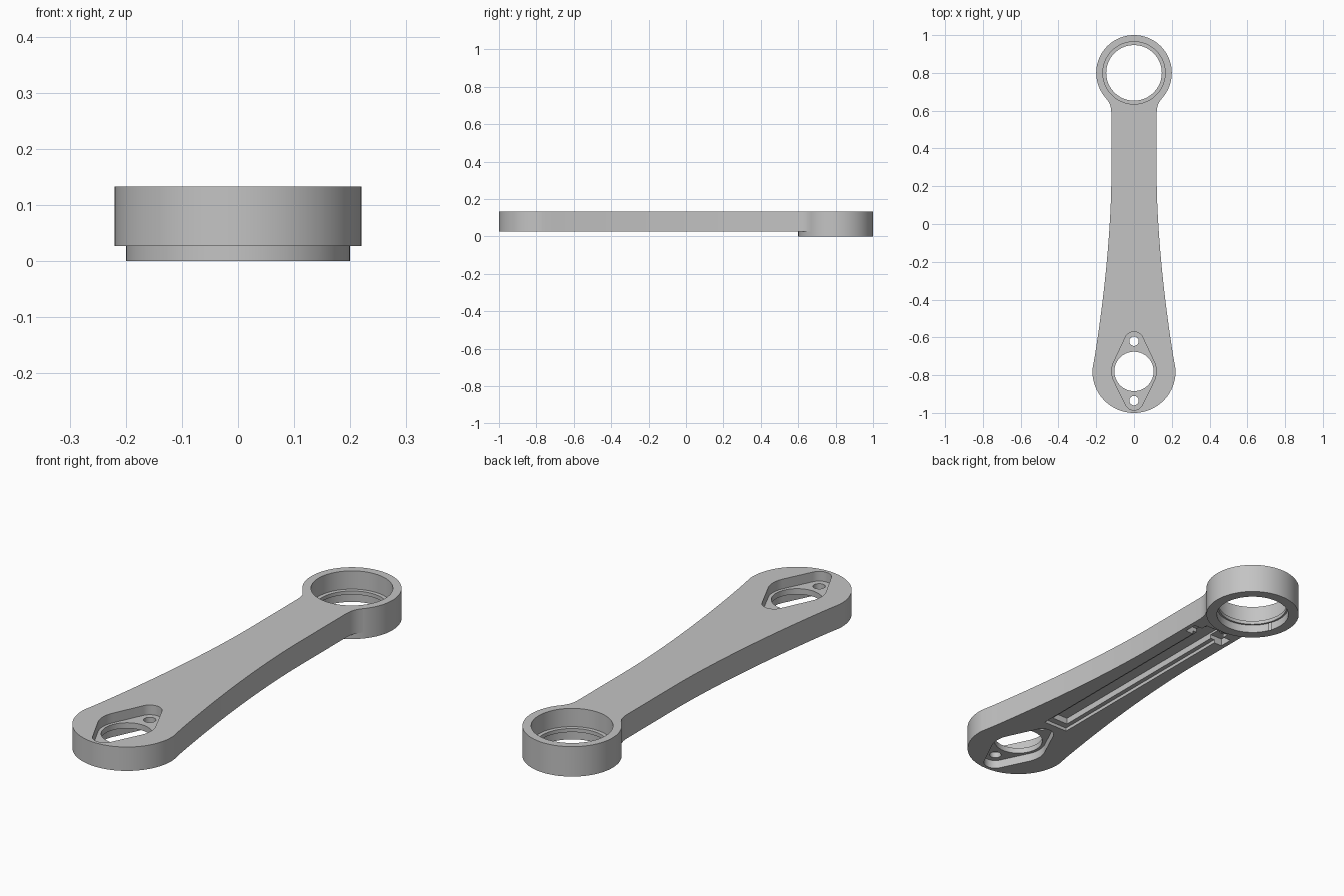
import bpy, bmesh
from math import sin, cos, pi, radians
from mathutils import Vector
from mathutils.geometry import convex_hull_2d

cube = bpy.data.objects.get("Cube")
if cube:
    bpy.data.objects.remove(cube, do_unlink=True)

RING_Y, EYE_Y = 0.8, -0.78
BOTTOM, TOP = 0.027, 0.133

metal = bpy.data.materials.new("plain_grey")
metal.use_nodes = True
grey = (0.55, 0.55, 0.55, 1)
metal.diffuse_color = grey
metal.node_tree.nodes["Principled BSDF"].inputs["Base Color"].default_value = grey


def circle(y, r, n=96):
    return [(r * cos(2 * pi * i / n), y + r * sin(2 * pi * i / n)) for i in range(n)]


def rect(half, y0, y1):
    return [(-half, y0), (half, y0), (half, y1), (-half, y1)]


def prism(name, outline, z0, z1):
    """Extrude a flat outline between two heights."""
    bm = bmesh.new()
    face = bm.faces.new([bm.verts.new((x, y, z0)) for x, y in outline])
    ext = bmesh.ops.extrude_face_region(bm, geom=[face])
    moved = [v for v in ext["geom"] if isinstance(v, bmesh.types.BMVert)]
    bmesh.ops.translate(bm, verts=moved, vec=(0, 0, z1 - z0))
    bmesh.ops.recalc_face_normals(bm, faces=bm.faces)
    mesh = bpy.data.meshes.new(name)
    bm.to_mesh(mesh)
    bm.free()
    mesh.materials.append(metal)
    ob = bpy.data.objects.new(name, mesh)
    bpy.context.collection.objects.link(ob)
    return ob


def combine(target, tool, operation):
    """Apply one boolean and discard the tool."""
    tool.hide_render = True
    mod = target.modifiers.new("shape", "BOOLEAN")
    mod.operation, mod.solver, mod.object = operation, "EXACT", tool
    bpy.context.view_layer.objects.active = target
    bpy.ops.object.modifier_apply(modifier=mod.name)
    bpy.data.objects.remove(tool, do_unlink=True)


# Arm outline: rounded wide end, curved taper, straight neck, flare into the ring
side = [(0.22 * cos(pi * a / 96), EYE_Y + 0.22 * sin(pi * a / 96)) for a in range(-48, 3)]
for i in range(1, 25):
    t = i / 24
    y = -0.74 + t * 0.98
    side.append((0.12 + 0.094 * (1 - t) ** 1.7, y))
side += [(0.12, 0.59), (0.122, 0.612), (0.128, 0.635), (0.138, 0.652), (0.148, 0.665), (0.1, 0.75)]
left = [(-x, y) for x, y in reversed(side) if x > 0.001]
arm = prism("lever_arm", side + left, BOTTOM, TOP)

# Bearing ring
combine(arm, prism("ring", circle(RING_Y, 0.2), 0, TOP), "UNION")

# Rounded diamond recess around the eye
points = [Vector(p) for p in circle(EYE_Y, 0.118) + circle(-0.62, 0.05, 48) + circle(-0.935, 0.05, 48)]
diamond = [points[i][:] for i in convex_hull_2d(points)]

cuts = [
    # Ring bore with an inner lip
    ("upper_bore", circle(RING_Y, 0.165), 0.052, 0.2),
    ("lip_bore", circle(RING_Y, 0.147), -0.1, 0.2),
    ("lower_bore", circle(RING_Y, 0.155), -0.1, 0.036),
    # Eye recesses and through holes
    ("upper_recess", diamond, 0.09, 0.2),
    ("lower_recess", diamond, -0.1, 0.065),
    ("eye_hole", circle(EYE_Y, 0.104), -0.1, 0.2),
    ("front_pin_hole", circle(-0.935, 0.025, 32), -0.1, 0.2),
    ("back_pin_hole", circle(-0.62, 0.025, 32), -0.1, 0.2),
    # Stepped channel under the arm, with a cross slot
    ("wide_channel", rect(0.06, -0.53, 0.56), -0.1, 0.042),
    ("deep_channel", rect(0.04, -0.5, 0.54), -0.1, 0.07),
    ("cross_slot", rect(0.1, 0.47, 0.53), -0.1, 0.06),
]
for name, outline, z0, z1 in cuts:
    combine(arm, prism(name, outline, z0, z1), "DIFFERENCE")

# Smooth the curved walls, keep the rims sharp
bpy.ops.object.select_all(action="DESELECT")
arm.select_set(True)
bpy.context.view_layer.objects.active = arm
bpy.ops.object.shade_smooth_by_angle(angle=radians(30))
